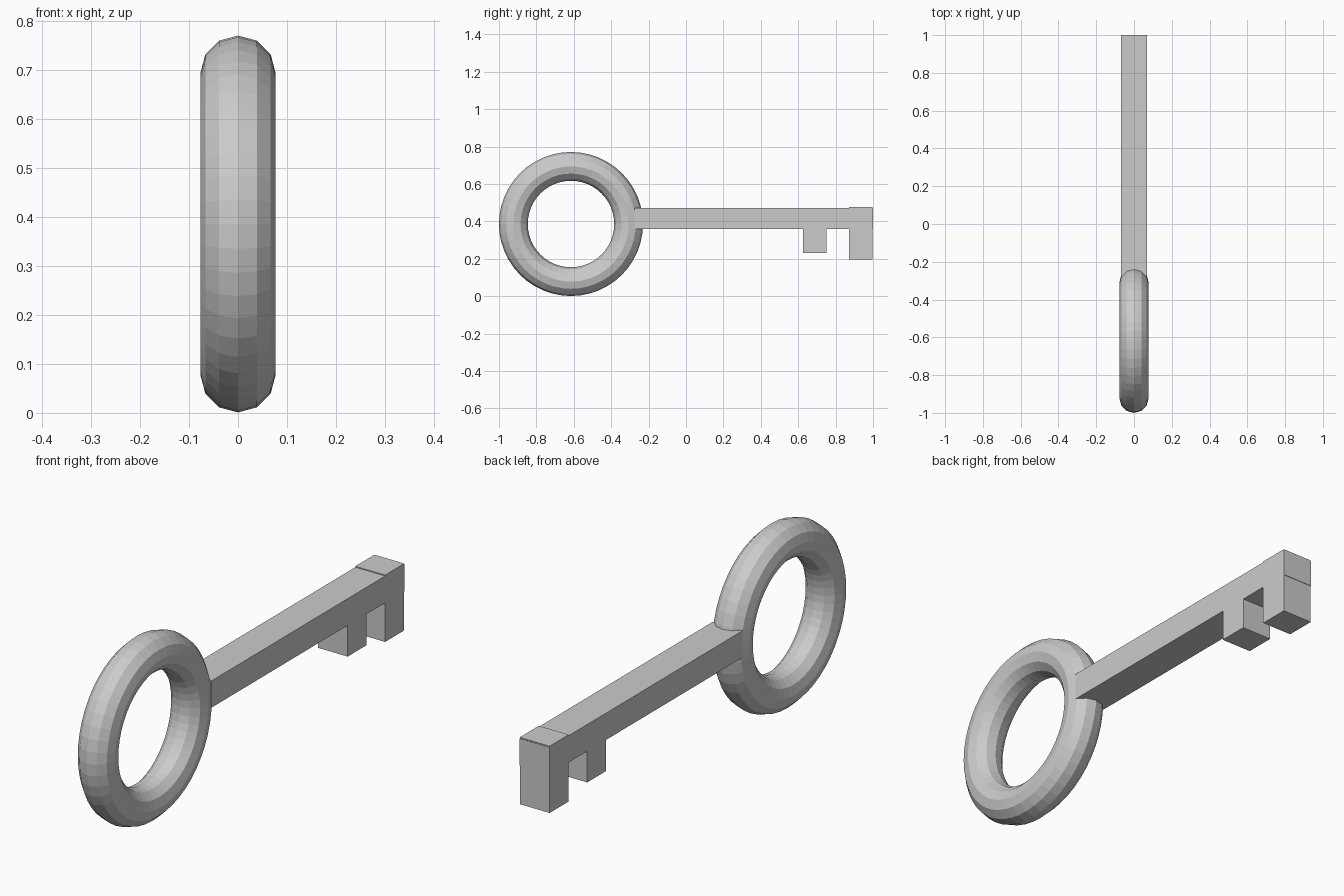
import bpy
import math

if "Cube" in bpy.data.objects:
    bpy.data.objects.remove(bpy.data.objects["Cube"])

# One flat grey for the whole key
metal = bpy.data.materials.new("grey_metal")
metal.diffuse_color = (0.60, 0.60, 0.60, 1.0)
metal.use_nodes = True
metal.node_tree.nodes["Principled BSDF"].inputs["Base Color"].default_value = metal.diffuse_color

HALF_WIDTH = 0.069


def box(name, y0, y1, z0, z1):
    """Block of the shaft's width, spanning the given y and z ranges."""
    bpy.ops.mesh.primitive_cube_add(size=1, location=(0, (y0 + y1) / 2, (z0 + z1) / 2))
    ob = bpy.context.object
    ob.name = name
    ob.scale = (2 * HALF_WIDTH, y1 - y0, z1 - z0)
    bpy.ops.object.transform_apply(location=False, rotation=False, scale=True)
    ob.data.materials.append(metal)


# Ring handle, standing in the y-z plane
bpy.ops.mesh.primitive_torus_add(
    major_segments=48, minor_segments=12, major_radius=0.308, minor_radius=0.077,
    location=(0, -0.615, 0.386), rotation=(0, math.pi / 2, 0))
ring = bpy.context.object
ring.name = "ring_handle"
ring.data.materials.append(metal)

# Shaft, starting inside the ring
box("shaft", -0.275, 1.0, 0.36, 0.472)

# Teeth: short middle one and the taller end block
box("middle_tooth", 0.625, 0.75, 0.23, 0.40)
box("end_tooth", 0.872, 0.998, 0.197, 0.476)
